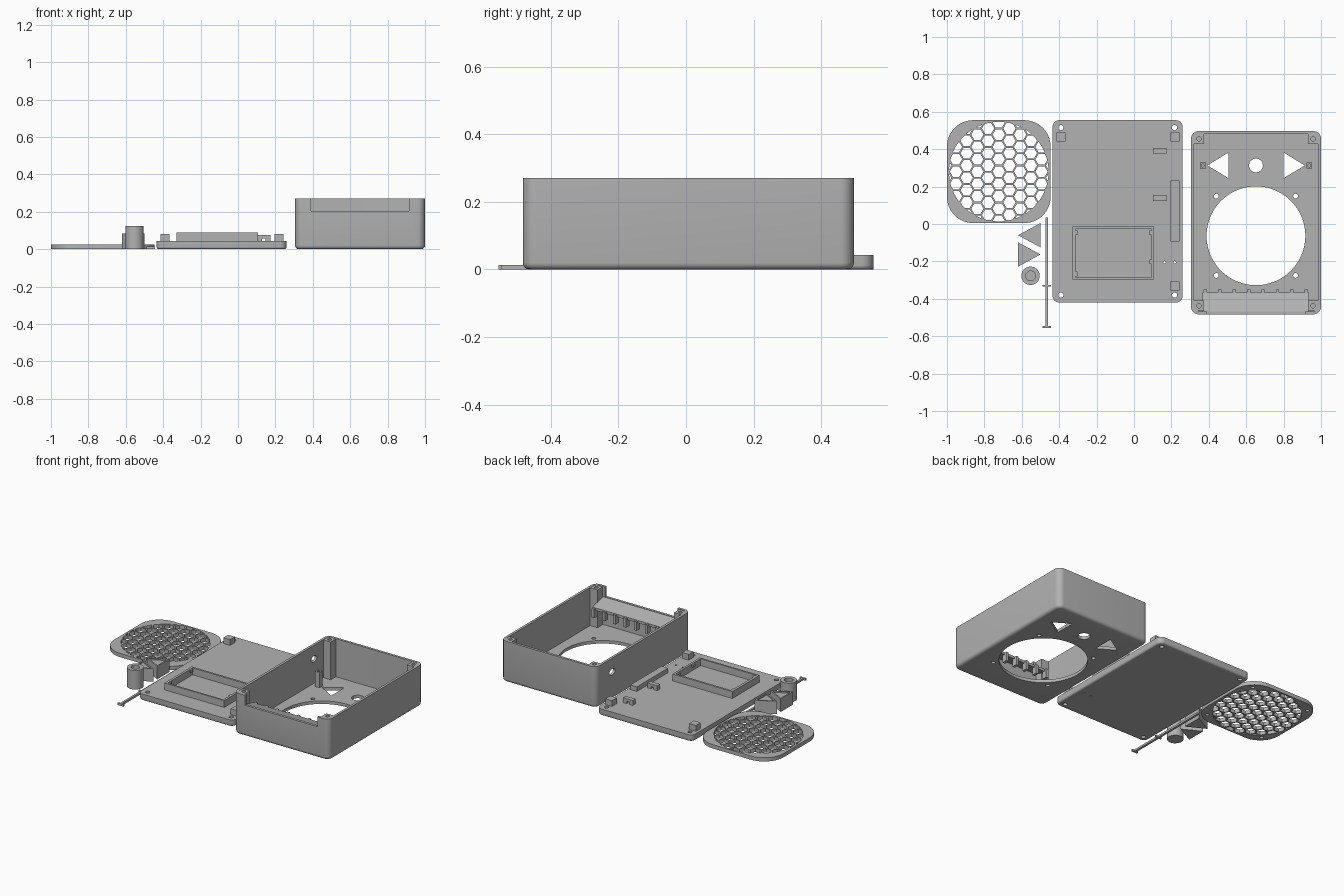
import bpy, bmesh, math
from mathutils import Vector

if "Cube" in bpy.data.objects:
    bpy.data.objects.remove(bpy.data.objects["Cube"])

grey = bpy.data.materials.new("plain grey")
grey.diffuse_color = (0.45, 0.45, 0.45, 1)
grey.use_nodes = True
grey.node_tree.nodes["Principled BSDF"].inputs["Base Color"].default_value = grey.diffuse_color


def rect(x0, x1, y0, y1):
    return [(x0, y0), (x1, y0), (x1, y1), (x0, y1)]


def circle(x, y, r, n=32, start=0.0, ry=None):
    return [(x + r * math.cos(start + 2 * math.pi * i / n),
             y + (ry or r) * math.sin(start + 2 * math.pi * i / n)) for i in range(n)]


def rounded(x0, x1, y0, y1, r, n=8):
    pts = []
    corners = [(x1 - r, y1 - r), (x0 + r, y1 - r), (x0 + r, y0 + r), (x1 - r, y0 + r)]
    for q, (cx, cy) in enumerate(corners):
        for i in range(n + 1):
            a = math.pi / 2 * (q + i / n)
            pts.append((cx + r * math.cos(a), cy + r * math.sin(a)))
    return pts


def inset(pts, f):
    cx = sum(p[0] for p in pts) / len(pts)
    cy = sum(p[1] for p in pts) / len(pts)
    return [(cx + (x - cx) * f, cy + (y - cy) * f) for x, y in pts]


def solid(name, parts, axis="z", fillet=0):
    """Extrude each (outline, start, end) along an axis; fillet rounds the bottom rim."""
    bm = bmesh.new()
    for pts, a, b in parts:
        place = (lambda p, h: (p[0], p[1], h)) if axis == "z" else (lambda p, h: (h, p[0], p[1]))
        lo = [bm.verts.new(place(p, a)) for p in pts]
        hi = [bm.verts.new(place(p, b)) for p in pts]
        bm.faces.new(lo[::-1])
        bm.faces.new(hi)
        for i in range(len(pts)):
            j = (i + 1) % len(pts)
            bm.faces.new((lo[i], lo[j], hi[j], hi[i]))
    bmesh.ops.recalc_face_normals(bm, faces=bm.faces)
    if fillet:
        rim = [e for e in bm.edges if all(v.co.z < 1e-5 for v in e.verts)]
        bmesh.ops.bevel(bm, geom=rim, offset=fillet, segments=4, profile=0.5, affect="EDGES")
    me = bpy.data.meshes.new(name)
    bm.to_mesh(me)
    bm.free()
    me.materials.append(grey)
    ob = bpy.data.objects.new(name, me)
    bpy.context.collection.objects.link(ob)
    return ob


def cut(ob, parts, axis="z"):
    tool = solid("cutter", parts, axis)
    mod = ob.modifiers.new("cut", "BOOLEAN")
    mod.operation, mod.solver, mod.object = "DIFFERENCE", "EXACT", tool
    dg = bpy.context.evaluated_depsgraph_get()
    me = bpy.data.meshes.new_from_object(ob.evaluated_get(dg))
    ob.modifiers.clear()
    ob.data = me
    bpy.data.objects.remove(tool)


def four(cx, cy, dx, dy):
    return [(cx + sx * dx, cy + sy * dy) for sx in (-1, 1) for sy in (-1, 1)]


# Case: open-topped box with a filleted base
case = solid("case", [(rounded(0.305, 1.0, -0.483, 0.497, 0.04), 0, 0.27)], fillet=0.02)
cut(case, [(rounded(0.321, 0.984, -0.467, 0.481, 0.025), 0.02, 0.4)])
tri_l = [(0.392, 0.313), (0.505, 0.245), (0.505, 0.382)]
tri_r = [(1.305 - x, y) for x, y in tri_l]
holes = [circle(0.652, -0.063, 0.264, 96), circle(0.652, 0.313, 0.037), tri_l, tri_r]
holes += [circle(x, y, 0.013, 16) for x, y in four(0.652, -0.063, 0.212, 0.212)]
cut(case, [(h, -0.1, 0.1) for h in holes])
# Notch in the front wall and cable hole in the left wall
cut(case, [(rect(0.39, 0.915, -0.6, -0.45), 0.205, 0.4)])
cut(case, [(circle(0.33, 0.18, 0.03, 24, ry=0.02), 0.25, 0.35)], axis="x")

# Corner screw posts
spots = four(0.6525, 0.009, 0.305, 0.446)
posts = solid("corner_posts", [(rect(x - 0.027, x + 0.027, y - 0.027, y + 0.027), 0.01, 0.268)
                               for x, y in spots])
cut(posts, [(circle(x, y, 0.012, 16), 0.15, 0.4) for x, y in spots])

# Short posts beside the triangular openings
spots = [(0.368, 0.313), (0.937, 0.313)]
short = solid("button_posts", [(rect(x - 0.016, x + 0.016, y - 0.016, y + 0.016), 0.01, 0.12)
                               for x, y in spots])
cut(short, [(circle(x, y, 0.008, 12), 0.05, 0.3) for x, y in spots])

# Sloping shelf behind the notch, with a comb of bars along its inner edge
solid("vent_shelf", [([(-0.475, 0.19), (-0.365, 0.155), (-0.365, 0.172), (-0.475, 0.205)],
                      0.367, 0.935)], axis="x")
solid("vent_comb", [(rect(0.372 + 0.0772 * i, 0.39 + 0.0772 * i, -0.385, -0.35), 0.11, 0.17)
                    for i in range(8)])

# Lid plate with corner screw holes
lid = solid("lid", [(rounded(-0.435, 0.26, -0.42, 0.555, 0.035), 0, 0.043)], fillet=0.012)
screw = [circle(x, y, 0.014, 20) for x, y in four(-0.087, 0.0675, 0.304, 0.4475)]
screw += [circle(x, -0.205, 0.007, 12) for x in (0.163, 0.217)]
cut(lid, [(h, -0.1, 0.1) for h in screw])

# Open tray on the lid, with small retaining lips
tray = solid("tray", [(rect(-0.328, 0.107, -0.296, -0.013), 0.04, 0.088)])
cut(tray, [(rect(-0.312, 0.093, -0.285, -0.026), 0.03, 0.2)])
solid("tray_lips", [(rect(x0, x1, y, y + 0.025), 0.07, 0.086) for x0, x1, y in
                    ((-0.315, -0.302, -0.06), (-0.315, -0.302, -0.28),
                     (0.082, 0.096, -0.06), (0.082, 0.096, -0.215))])

# Locating blocks, long rib and clips on the lid
blocks = solid("locating_blocks", [(rect(-0.415, -0.366, 0.44, 0.49), 0.04, 0.081),
                                   (rect(0.195, 0.243, 0.44, 0.49), 0.04, 0.081),
                                   (rect(0.195, 0.243, -0.355, -0.307), 0.04, 0.081)])
solid("long_rib", [(rect(0.195, 0.243, -0.093, 0.232), 0.04, 0.073)])
clips = solid("cable_clips", [(rect(0.102, 0.173, y - 0.015, y + 0.015), 0.04, 0.075)
                              for y in (0.392, 0.139)])
cut(clips, [(rect(0.127, 0.148, -0.1, 0.6), 0.035, 0.058)])

# Grille: rounded frame holding a honeycomb disc
gx, gy = -0.723, 0.28
frame = solid("grille_frame", [(rounded(gx - 0.277, gx + 0.277, gy - 0.275, gy + 0.275, 0.14, 16),
                                0, 0.025)])
cut(frame, [(circle(gx, gy, 0.266, 96), -0.1, 0.1)])
cut(frame, [(circle(x, y, 0.012, 16), -0.1, 0.015) for x, y in four(gx, gy, 0.212, 0.212)])
pitch, cells = 0.066, []
for i in range(-6, 7):
    for j in range(-6, 7):
        x, y = i * pitch * math.sqrt(3) / 2, (j + 0.5 * (i % 2)) * pitch
        if math.hypot(x, y) < 0.31:
            cells.append((circle(gx + x, gy + y, (pitch - 0.009) / math.sqrt(3), 6), -0.1, 0.1))
mesh = solid("grille_mesh", [(circle(gx, gy, 0.269, 96), 0.001, 0.024)])
cut(mesh, cells)

# Loose triangular buttons
left = [(-0.62, -0.06), (-0.5, -0.125), (-0.5, 0.005)]
right = [(-0.5, -0.163), (-0.62, -0.098), (-0.62, -0.228)]
buttons = solid("triangle_buttons", [(left, 0, 0.085), (right, 0, 0.085)])
cut(buttons, [(inset(t, 0.78), 0.077, 0.2) for t in (left, right)])

# Loose round button with a blind bore
knob = solid("round_button", [(circle(-0.553, -0.277, 0.049, 48), 0, 0.125)])
cut(knob, [(circle(-0.553, -0.277, 0.026, 32), 0.06, 0.3)])

# Thin rod with cross bars
solid("rod", [(rect(-0.474, -0.46, -0.545, 0.035), 0, 0.013)])
solid("rod_bars", [(rect(-0.489, -0.445, -0.555, -0.545), 0, 0.013),
                   (rect(-0.489, -0.445, -0.335, -0.326), 0, 0.013)])

# Smooth curved surfaces, keep corners crisp
for ob in bpy.context.collection.objects:
    ob.data.shade_smooth()
    ob.data.set_sharp_from_angle(angle=math.radians(30))
